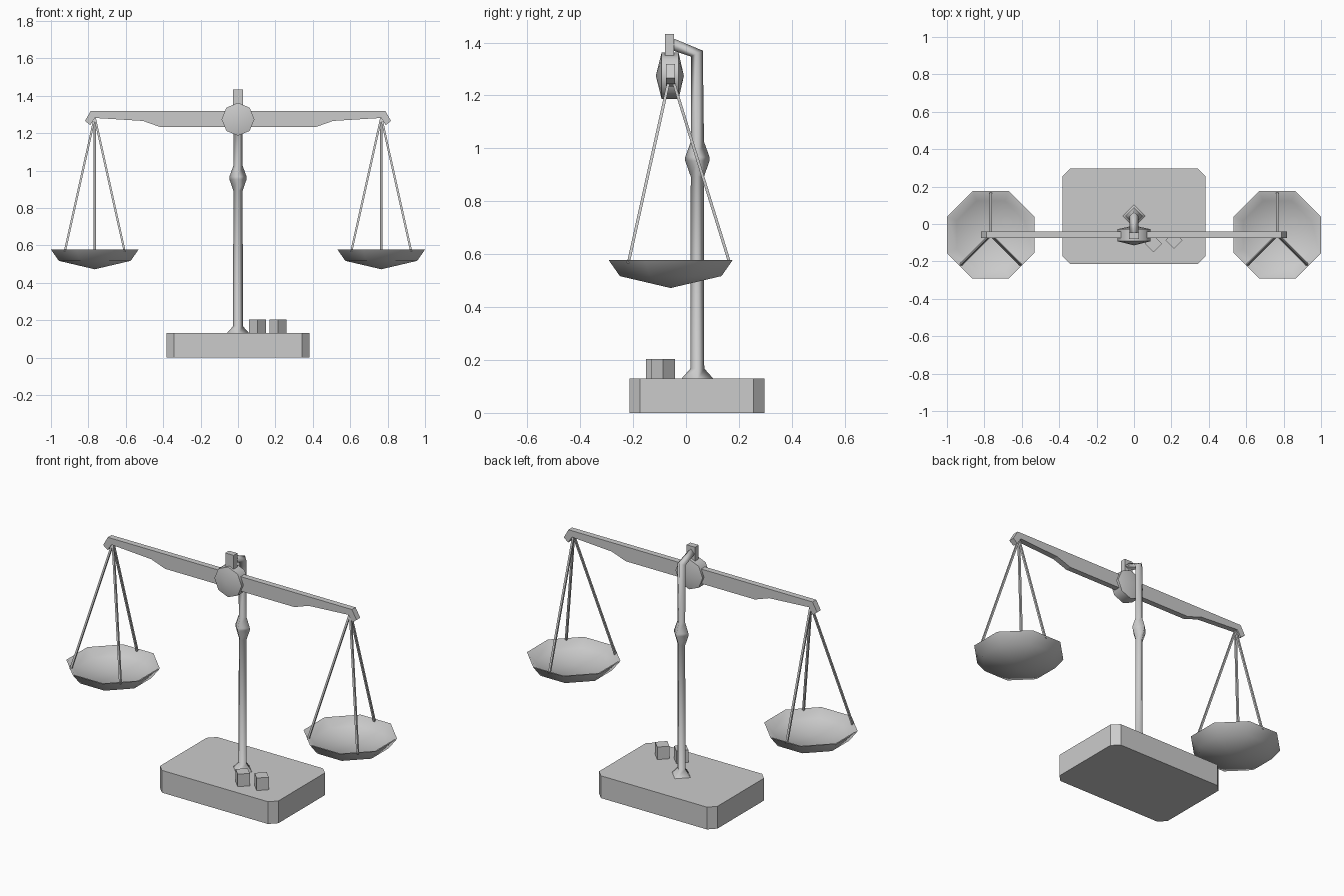
import bpy, bmesh
from math import sin, cos, pi, radians
from mathutils import Vector

if "Cube" in bpy.data.objects:
    bpy.data.objects.remove(bpy.data.objects["Cube"])

YB = -0.058          # plane of the beam and pans
YP = 0.043           # post centre


def loft(name, rings, smooth=None):
    """Join rings of points into a closed skin; a one-point ring becomes a tip."""
    bm = bmesh.new()
    rows = [[bm.verts.new(p) for p in r] for r in rings]
    for a, b in zip(rows, rows[1:]):
        n = max(len(a), len(b))
        for i in range(n):
            j = (i + 1) % n
            if len(a) == 1:
                bm.faces.new((a[0], b[j], b[i]))
            elif len(b) == 1:
                bm.faces.new((a[i], a[j], b[0]))
            else:
                bm.faces.new((a[i], a[j], b[j], b[i]))
    for r in (rows[0], rows[-1]):
        if len(r) > 2:
            bm.faces.new(r)
    bmesh.ops.recalc_face_normals(bm, faces=bm.faces)
    me = bpy.data.meshes.new(name)
    bm.to_mesh(me)
    bm.free()
    ob = bpy.data.objects.new(name, me)
    bpy.context.collection.objects.link(ob)
    if smooth:
        bpy.ops.object.select_all(action='DESELECT')
        ob.select_set(True)
        bpy.context.view_layer.objects.active = ob
        bpy.ops.object.shade_smooth_by_angle(angle=radians(smooth))
    return ob


def ring(c, u, v, r, n, phase=0.0):
    c, u, v = Vector(c), Vector(u), Vector(v)
    if r == 0:
        return [c]
    return [c + r * (cos(phase + 2 * pi * i / n) * u + sin(phase + 2 * pi * i / n) * v)
            for i in range(n)]


def box(name, lo, hi):
    loft(name, [[(lo[0], lo[1], z), (hi[0], lo[1], z), (hi[0], hi[1], z), (lo[0], hi[1], z)]
                for z in (lo[2], hi[2])])


X, Y, Z = (1, 0, 0), (0, 1, 0), (0, 0, 1)

# base slab with clipped corners
x, y0, y1, c = 0.382, -0.213, 0.296, 0.04
outline = [(-x + c, y0), (x - c, y0), (x, y0 + c), (x, y1 - c),
           (x - c, y1), (-x + c, y1), (-x, y1 - c), (-x, y0 + c)]
loft("base", [[(px, py, z) for px, py in outline] for z in (0, 0.13)])

# four-sided post with foot flare and knob, bent forward at the top
post = [(0.125, 0.064), (0.168, 0.026), (0.893, 0.025), (0.953, 0.046),
        (0.967, 0.046), (1.025, 0.025)]
rings = [ring((0, YP, z), X, Y, r, 4) for z, r in post]
rings.append(ring((0, 0.041, 1.358), X, (0, 0.9, 0.45), 0.025, 4))
rings.append(ring((0, -0.055, 1.395), X, (0, 0.2, 0.9), 0.024, 4))
loft("post", rings, 100)

# hanger block
box("hanger_block", (-0.027, -0.079, 1.27), (0.027, -0.045, 1.432))

# pivot disc with shallow cone faces
disc = [(-0.054, 0), (-0.032, 0.088), (0.032, 0.088), (0.052, 0)]
loft("pivot_disc", [ring((0, YB - 0.002 + d, 1.274), X, Z, r, 8) for d, r in disc], 60)

# beam
half = [(0.417, 1.233), (0.508, 1.265), (0.765, 1.281), (0.79, 1.243),
        (0.818, 1.265), (0.788, 1.318)]
profile = half + [(-px, pz) for px, pz in reversed(half)]
loft("beam", [[(px, YB + d, pz) for px, pz in profile] for d in (-0.017, 0.017)])

# pans and their cords
k = 1 / cos(pi / 8)
pan = [(0.472, 0), (0.517, 0.192), (0.577, 0.234), (0.577, 0.226), (0.538, 0.182), (0.525, 0)]
for side, sx in (("left", -0.766), ("right", 0.766)):
    loft(side + "_pan",
         [ring((sx, YB, z), X, Y, r * k, 8, pi / 8) for z, r in pan], 50)
    top = Vector((sx, YB, 1.285))
    for i, (dx, dy) in enumerate(((0, 0.223), (-0.16, -0.16), (0.16, -0.16))):
        end = Vector((sx + dx, YB + dy, 0.567))
        loft(f"{side}_cord_{i + 1}", [ring(p, X, Y, 0.008, 4, pi / 4) for p in (top, end)])

# loose weights standing on the base
for i, (wx, wy) in enumerate(((0.104, -0.105), (0.214, -0.087))):
    loft(f"weight_{i + 1}", [ring((wx, wy, z), X, Y, 0.046, 4) for z in (0.125, 0.203)])
